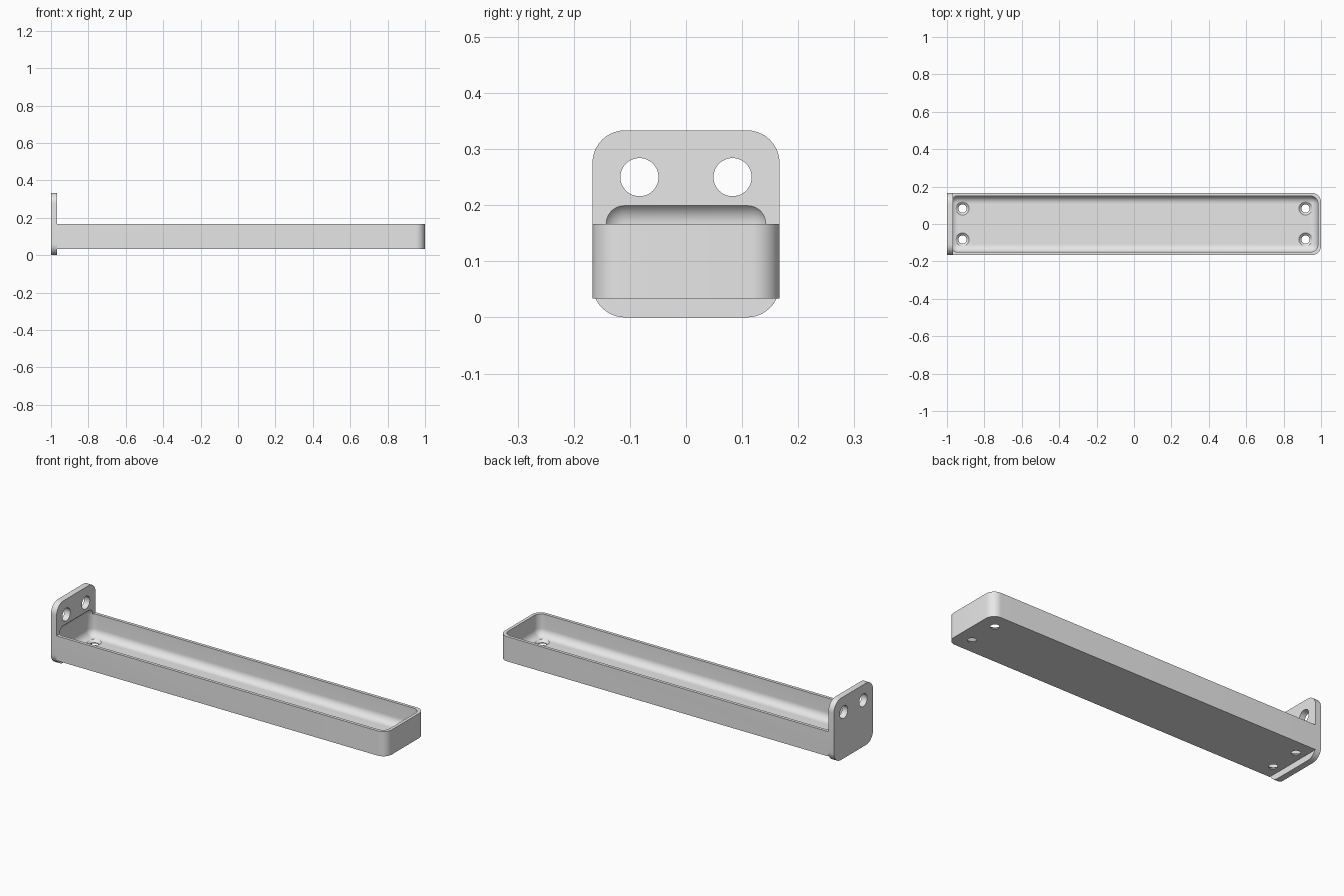
import bpy, bmesh
from mathutils import Matrix

default_cube = bpy.data.objects.get("Cube")
if default_cube:
    bpy.data.objects.remove(default_cube, do_unlink=True)

grey = bpy.data.materials.new("light_grey")
grey.use_nodes = True
grey.diffuse_color = (0.8, 0.8, 0.8, 1)
grey.node_tree.nodes["Principled BSDF"].inputs["Base Color"].default_value = grey.diffuse_color


def finish(name, bm):
    mesh = bpy.data.meshes.new(name)
    bm.to_mesh(mesh)
    bm.free()
    mesh.materials.append(grey)
    obj = bpy.data.objects.new(name, mesh)
    bpy.context.collection.objects.link(obj)
    return obj


def rounded_box(name, low, high, radius, rule):
    """Box between two corners, with the edges picked by rule rounded off."""
    bm = bmesh.new()
    bmesh.ops.create_cube(bm, size=1)
    for v in bm.verts:
        v.co = [h if c > 0 else l for c, l, h in zip(v.co, low, high)]
    edges = [e for e in bm.edges if rule(e)]
    bmesh.ops.bevel(bm, geom=edges, offset=radius, segments=10, profile=0.5,
                    affect='EDGES', clamp_overlap=True)
    return finish(name, bm)


def round_cutter(name, r_low, r_high, depth, matrix):
    bm = bmesh.new()
    bmesh.ops.create_cone(bm, cap_ends=True, segments=48, radius1=r_low,
                          radius2=r_high, depth=depth, matrix=matrix)
    return finish(name, bm)


def along(edge, axis):
    a, b = edge.verts
    return abs(a.co[axis] - b.co[axis]) > 0.01


def combine(target, other, operation):
    mod = target.modifiers.new(operation.lower(), 'BOOLEAN')
    mod.operation = operation
    mod.solver = 'EXACT'
    mod.object = other
    bpy.context.view_layer.objects.active = target
    bpy.ops.object.modifier_apply(modifier=mod.name)
    bpy.data.objects.remove(other, do_unlink=True)


HALF = 0.1667    # half width of the tray and plate
FACE = -0.9667   # inner face of the mounting plate
FLOOR = 0.05     # inside floor of the tray
BASE = 0.0333    # underside of the tray

# Tray body, rounded at the free end only
bracket = rounded_box("tray_bracket", (FACE, -HALF, BASE), (1, HALF, HALF), 0.05,
                      lambda e: along(e, 2) and e.verts[0].co.x > 0)

# Upright mounting plate with rounded corners
plate = rounded_box("mounting_plate", (-1, -HALF, 0), (FACE, HALF, 2 * HALF), 0.058,
                    lambda e: along(e, 0))
combine(bracket, plate, 'UNION')

# Filleted hollow, which also bites slightly into the plate
hollow = rounded_box("hollow_cutter", (-0.983, -0.15, FLOOR), (0.983, 0.15, 0.207), 0.04,
                     lambda e: True)
combine(bracket, hollow, 'DIFFERENCE')

for y in (-0.083, 0.083):
    # Mounting holes through the plate
    across = Matrix.Translation((-0.983, y, 0.25)) @ Matrix.Rotation(1.5708, 4, 'Y')
    combine(bracket, round_cutter("plate_hole", 0.034, 0.034, 0.1, across), 'DIFFERENCE')
    # Countersunk holes through the tray floor
    for x in (-0.917, 0.917):
        drill = Matrix.Translation((x, y, BASE))
        combine(bracket, round_cutter("floor_hole", 0.022, 0.022, 0.1, drill), 'DIFFERENCE')
        sink = Matrix.Translation((x, y, FLOOR))
        combine(bracket, round_cutter("countersink", 0.022, 0.048, 0.024, sink), 'DIFFERENCE')

# Smooth the fillets and keep the edges crisp
bpy.ops.object.select_all(action='DESELECT')
bracket.select_set(True)
bpy.context.view_layer.objects.active = bracket
bpy.ops.object.shade_smooth_by_angle(angle=0.5)
